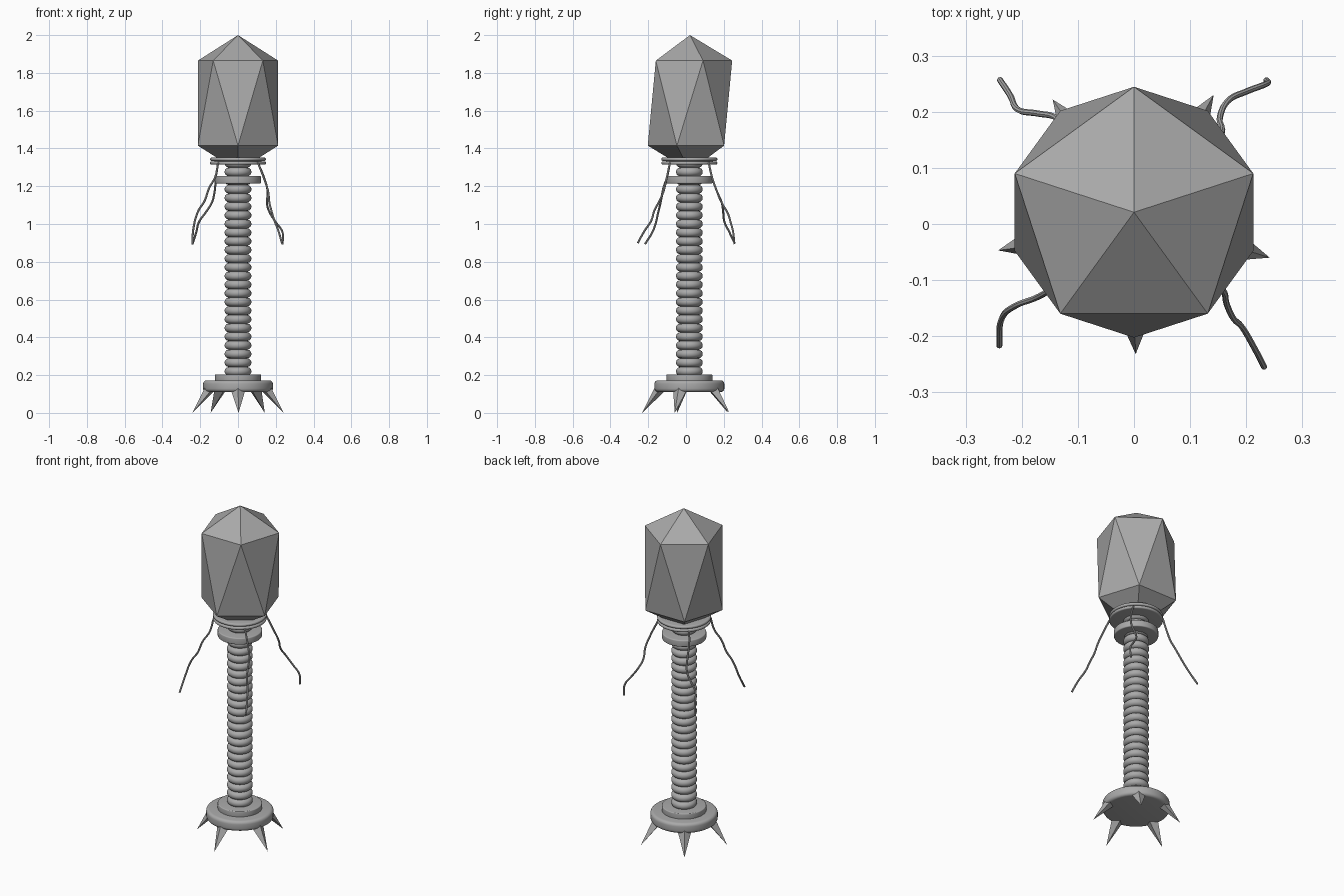
import bpy, bmesh, math
from mathutils import Vector

if "Cube" in bpy.data.objects:
    bpy.data.objects.remove(bpy.data.objects["Cube"])

CY = 0.018  # y of the upright axis

grey = bpy.data.materials.new("plain grey")
grey.diffuse_color = (0.4, 0.4, 0.4, 1)
grey.use_nodes = True
grey.node_tree.nodes["Principled BSDF"].inputs["Base Color"].default_value = grey.diffuse_color


def add(name, mesh, smooth=False):
    obj = bpy.data.objects.new(name, mesh)
    bpy.context.collection.objects.link(obj)
    mesh.materials.clear()
    mesh.materials.append(grey)
    if smooth:
        bpy.ops.object.select_all(action='DESELECT')
        bpy.context.view_layer.objects.active = obj
        obj.select_set(True)
        bpy.ops.object.shade_smooth_by_angle(angle=math.radians(40))
    return obj


def lathe(name, profile, n=48):
    """Revolve (radius, z) points about the upright axis, capping the ends."""
    bm = bmesh.new()
    rings = [[bm.verts.new((r * math.cos(a), CY + r * math.sin(a), z))
              for a in (math.tau * i / n for i in range(n))] for r, z in profile]
    for lo, hi in zip(rings, rings[1:]):
        for i in range(n):
            j = (i + 1) % n
            bm.faces.new((lo[i], lo[j], hi[j], hi[i]))
    bm.faces.new(rings[0][::-1])
    bm.faces.new(rings[-1])
    bmesh.ops.recalc_face_normals(bm, faces=bm.faces)
    mesh = bpy.data.meshes.new(name)
    bm.to_mesh(mesh)
    bm.free()
    return add(name, mesh, True)


def disc(name, r, z0, z1, b):
    """Disc with rounded rims of radius b."""
    arc = [math.radians(a) for a in (0, 22.5, 45, 67.5, 90)]
    low = [(r - b + b * math.sin(a), z0 + b - b * math.cos(a)) for a in arc]
    high = [(r - b + b * math.cos(a), z1 - b + b * math.sin(a)) for a in arc]
    return lathe(name, low + high)


def hull(name, points):
    bm = bmesh.new()
    for p in points:
        bm.verts.new(p)
    bmesh.ops.convex_hull(bm, input=bm.verts)
    bmesh.ops.recalc_face_normals(bm, faces=bm.faces)
    mesh = bpy.data.meshes.new(name)
    bm.to_mesh(mesh)
    bm.free()
    return add(name, mesh)


# Head: stretched icosahedron
HY, R = 0.021, 0.2235
points = [(0, HY, 2.0), (0, HY, 1.28)]
for k in range(5):
    for start, z in ((90, 1.865), (-90, 1.415)):
        a = math.radians(start + 72 * k)
        points.append((R * math.cos(a), HY + R * math.sin(a), z))
hull("head", points)

# Collars under the head
disc("upper_collar", 0.148, 1.334, 1.352, 0.008)
disc("lower_collar", 0.148, 1.314, 1.332, 0.008)
lathe("collar_core", [(0.125, 1.318), (0.125, 1.348)])
disc("neck_disc", 0.122, 1.214, 1.254, 0.006)

# Tail: one ribbed sheath made of stacked round rings
STEP, COUNT, MINOR = 0.0459, 25, 0.023
sheath = [(0.05, 0.19)]
for k in range(COUNT):
    zc = 0.22 + STEP * k
    for t in (-85, -60, -35, -12, 12, 35, 60, 85):
        a = math.radians(t)
        sheath.append((0.048 + MINOR * math.cos(a), zc + MINOR * math.sin(a)))
sheath.append((0.05, 1.345))
lathe("tail_sheath", sheath)

# Base plate
disc("base_step", 0.122, 0.165, 0.204, 0.005)
disc("base_plate", 0.185, 0.111, 0.172, 0.018)

# Spikes: four-sided cones leaning outward
tips = [(0.003, -0.232), (0.242, -0.06), (0.142, 0.23), (-0.145, 0.222), (-0.242, -0.047)]
for k, (x, y) in enumerate(tips):
    a = math.radians(-90 + 72 * k)
    out = Vector((math.cos(a), math.sin(a), 0))
    side = Vector((-out.y, out.x, 0))
    c = Vector((0, CY, 0.145))
    hull(f"spike_{k + 1}", [
        (x, y, 0), c + out * 0.178, c + out * 0.105 - Vector((0, 0, 0.005)),
        c + out * 0.142 + side * 0.046, c + out * 0.142 - side * 0.046])

# Fibres: thin wavy strands hanging from the collar
fibres = {
    "fibre_front_right": [(.105, -.085, 1.325), (.138, -.103, 1.24), (.16, -.12, 1.17),
                          (.165, -.142, 1.12), (.177, -.168, 1.07), (.192, -.183, 1.02),
                          (.215, -.222, .96), (.232, -.255, .9)],
    "fibre_back_right": [(.105, .12, 1.325), (.14, .14, 1.24), (.157, .165, 1.17),
                         (.153, .19, 1.11), (.168, .22, 1.06), (.2, .236, 1.01),
                         (.236, .25, .955), (.236, .256, .893)],
    "fibre_back_left": [(-.105, .12, 1.325), (-.117, .137, 1.25), (-.124, .165, 1.17),
                        (-.14, .19, 1.11), (-.172, .197, 1.06), (-.207, .204, 1.01),
                        (-.22, .228, .96), (-.239, .257, .9)],
    "fibre_front_left": [(-.105, -.085, 1.325), (-.12, -.1, 1.25), (-.153, -.12, 1.19),
                         (-.178, -.133, 1.12), (-.21, -.145, 1.07), (-.237, -.172, .97),
                         (-.24, -.217, .893)],
}
for name, path in fibres.items():
    curve = bpy.data.curves.new(name, 'CURVE')
    curve.dimensions = '3D'
    curve.bevel_depth = 0.0055
    curve.bevel_resolution = 2
    curve.resolution_u = 6
    curve.use_fill_caps = True
    spline = curve.splines.new('BEZIER')
    spline.bezier_points.add(len(path) - 1)
    for point, co in zip(spline.bezier_points, path):
        point.co = co
        point.handle_left_type = point.handle_right_type = 'AUTO'
    temp = bpy.data.objects.new(name + "_path", curve)
    bpy.context.collection.objects.link(temp)
    bpy.context.view_layer.update()
    graph = bpy.context.evaluated_depsgraph_get()
    mesh = bpy.data.meshes.new_from_object(temp.evaluated_get(graph))
    bpy.data.objects.remove(temp)
    add(name, mesh, True)
